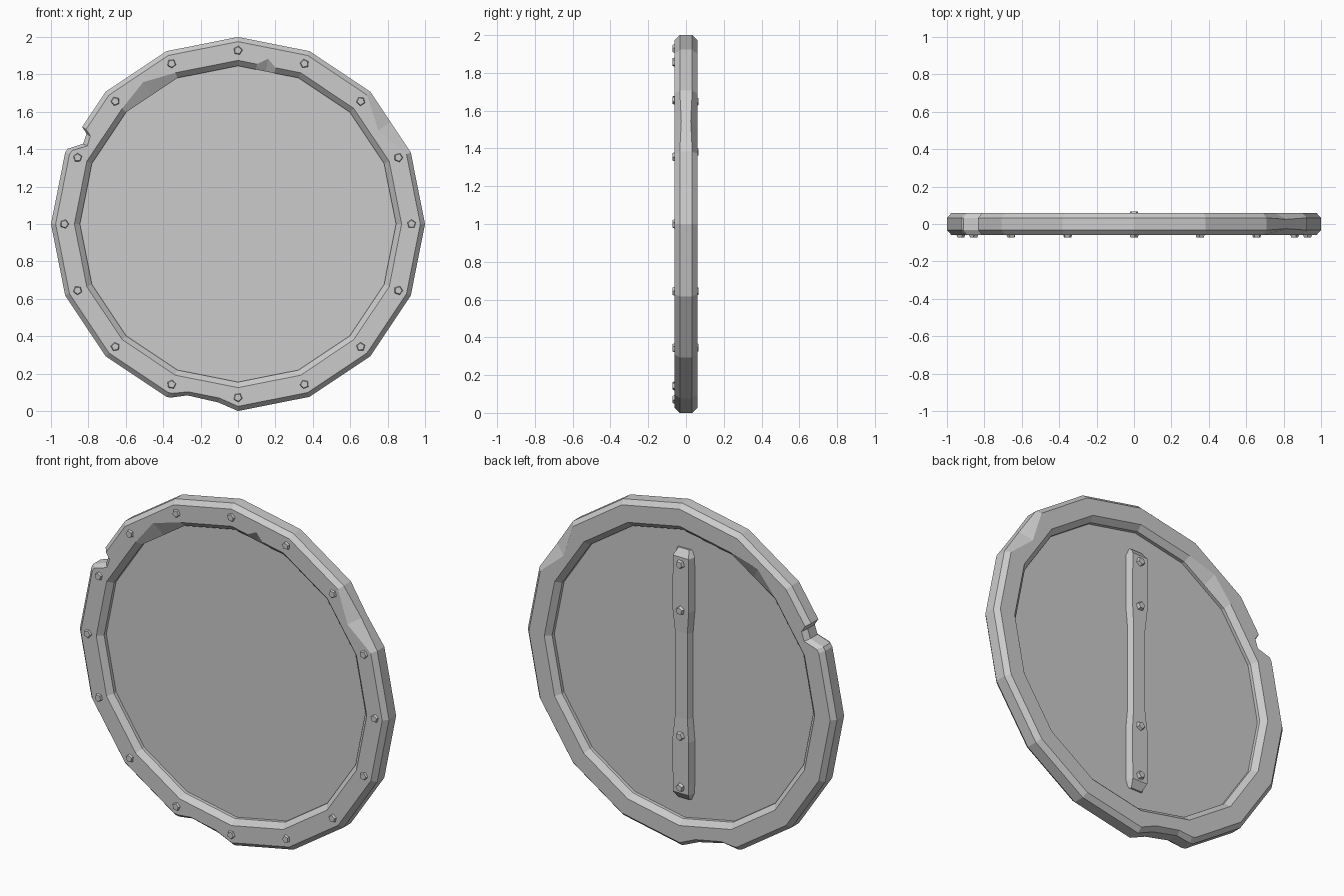
import bpy, bmesh, math
from mathutils import Vector, Matrix

cube = bpy.data.objects.get("Cube")
if cube:
    bpy.data.objects.remove(cube, do_unlink=True)

SIDES = 16
CENTRE = Vector((0, 0, 1))

grey = bpy.data.materials.new("worn_grey")
grey.use_nodes = True
COLOUR = (0.6, 0.6, 0.6, 1)
grey.diffuse_color = COLOUR
grey.node_tree.nodes["Principled BSDF"].inputs["Base Color"].default_value = COLOUR


def finish(bm, name):
    bmesh.ops.recalc_face_normals(bm, faces=bm.faces)
    mesh = bpy.data.meshes.new(name)
    bm.to_mesh(mesh)
    bm.free()
    mesh.materials.append(grey)
    obj = bpy.data.objects.new(name, mesh)
    bpy.context.collection.objects.link(obj)
    return obj


def corner(i):
    a = math.tau * i / SIDES
    return Vector((math.cos(a), 0, math.sin(a)))


def on_rim(t):
    # point on the unit polygon, t counted in sides from +x
    i = math.floor(t)
    return corner(i).lerp(corner(i + 1), t - i)


def loft(bm, rings, closed):
    loops = [[bm.verts.new(p) for p in ring] for ring in rings]
    pairs = list(zip(loops, loops[1:]))
    if closed:
        pairs.append((loops[-1], loops[0]))
    else:
        bm.faces.new(loops[0])
        bm.faces.new(loops[-1])
    for a, b in pairs:
        for k in range(len(a)):
            m = (k + 1) % len(a)
            bm.faces.new((a[k], a[m], b[m], b[k]))


# Rim: bevelled section swept round the polygon, with battle damage
normal = dict(wall=1.0, face=0.975, inner_front=0.875, inner_back=0.875, wall_y=0.033)
stations = {float(i): {} for i in range(SIDES)}
stations.update({
    # dented outer edge, upper right
    1.5: dict(face=0.92, wall_y=0.025),
    # small chip on the front inner edge
    3.4: {}, 3.54: dict(inner_front=0.915), 3.7: {},
    # worn inner edge, upper left
    5.5: dict(inner_front=0.93, inner_back=0.93),
    # notch in the outer edge
    6.58: {}, 6.63: dict(wall=0.96, face=0.935),
    6.78: dict(wall=0.945, face=0.92), 6.94: {},
    # shallow gouge at the bottom
    11.06: {}, 11.27: dict(wall=0.97, face=0.95), 11.72: dict(wall=0.975, face=0.95),
})
rings = []
for t in sorted(stations):
    s = {**normal, **stations[t]}
    section = [
        (s["wall"], -s["wall_y"]), (s["face"], -0.06),
        (s["inner_front"], -0.06), (0.845, -0.03),
        (0.845, 0.03), (s["inner_back"], 0.06),
        (s["face"], 0.06), (s["wall"], s["wall_y"]),
    ]
    u = on_rim(t)
    rings.append([CENTRE + u * r + Vector((0, y, 0)) for r, y in section])
bm = bmesh.new()
loft(bm, rings, True)
finish(bm, "rim")

# Panel: thin flat disc inside the rim
bm = bmesh.new()
loft(bm, [[CENTRE + corner(i) * 0.855 + Vector((0, y, 0)) for i in range(SIDES)]
          for y in (-0.01, 0.01)], False)
finish(bm, "panel")

# Grip: bevelled strap on the back, slimmer in the middle
half = [(0.73, 0.035, 0.0), (0.69, 0.05, 0.05), (0.38, 0.052, 0.05), (0.25, 0.04, 0.045)]
profile = half + [(-z, w, y) for z, w, y in reversed(half)]
rings = []
for z, w, y in profile:
    top = max(y, 0.02)
    rings.append([CENTRE + Vector(p) for p in (
        (-w - 0.015, 0.005, z), (-w, top, z), (w, top, z), (w + 0.015, 0.005, z))])
bm = bmesh.new()
loft(bm, rings, False)
finish(bm, "grip")


def bolt(name, position, facing, turn):
    # five-sided tapered stud
    bm = bmesh.new()
    bmesh.ops.create_cone(bm, cap_ends=True, segments=5, radius1=0.029, radius2=0.02, depth=0.024)
    tilt = Matrix.Rotation(-facing * math.pi / 2, 4, 'X')
    spin = Matrix.Rotation(turn, 4, 'Z')
    bm.transform(Matrix.Translation(position) @ tilt @ spin)
    finish(bm, name)


for i in range(SIDES):
    bolt(f"rim_bolt_{i + 1}", CENTRE + corner(i) * 0.928 + Vector((0, -0.06, 0)), -1, i * 0.9)
for i, z in enumerate((1.65, 1.38, 0.645, 0.345)):
    bolt(f"grip_bolt_{i + 1}", Vector((0, 0.055, z)), 1, i * 0.7)
